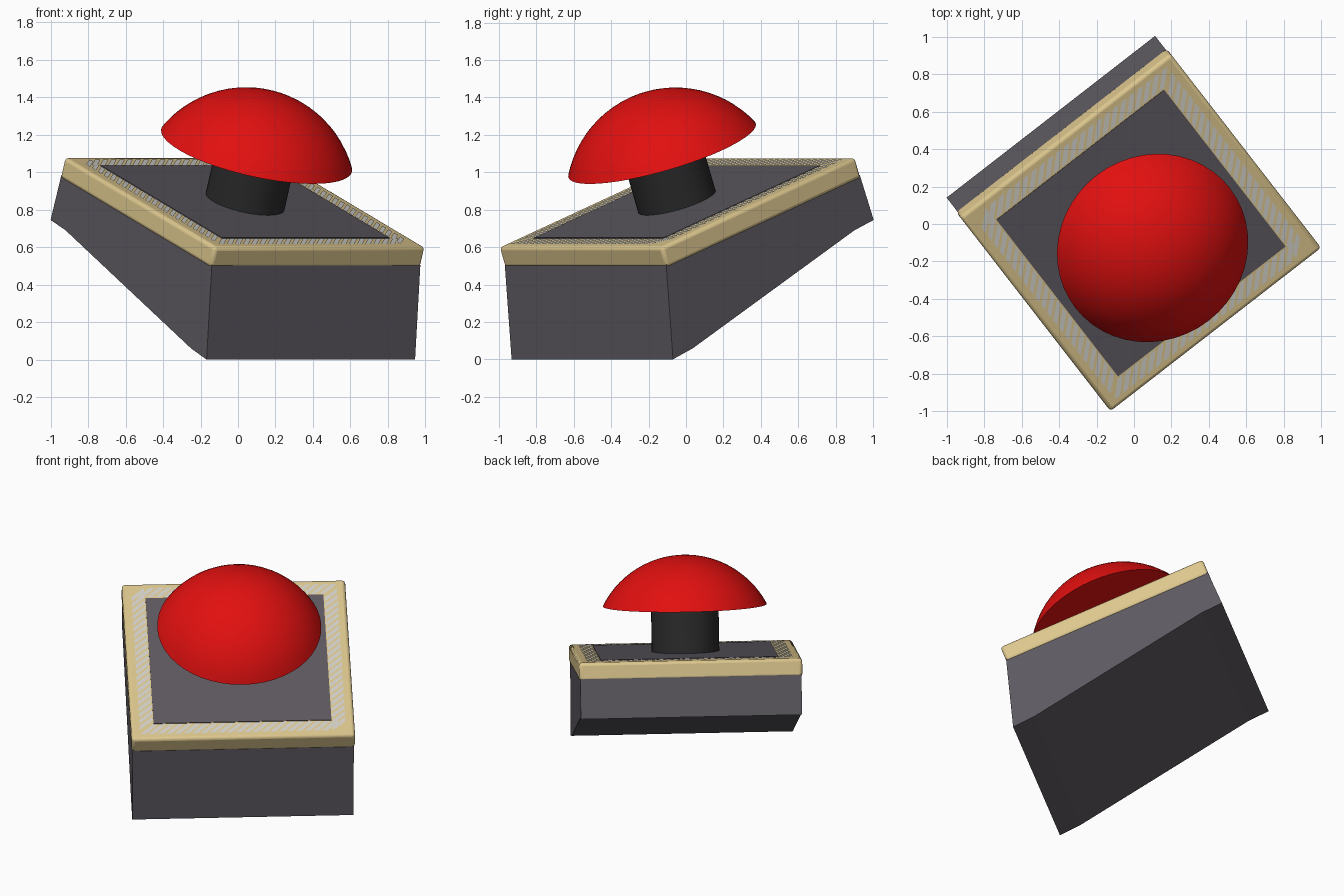
import bpy, bmesh, math
from mathutils import Matrix

if "Cube" in bpy.data.objects:
    bpy.data.objects.remove(bpy.data.objects["Cube"])


def material(name, rgb):
    m = bpy.data.materials.new(name)
    m.diffuse_color = (*rgb, 1)
    m.use_nodes = True
    m.node_tree.nodes["Principled BSDF"].inputs["Base Color"].default_value = m.diffuse_color
    return m


RED = material("button red", (0.76, 0.005, 0.005))
DARK = material("casing grey", (0.11, 0.10, 0.118))
TAN = material("trim tan", (0.72, 0.57, 0.27))
BLACK = material("stem black", (0.024, 0.024, 0.024))
PALE = material("stripe grey", (0.65, 0.63, 0.58))

# turned frame for the casing, tilted frame for everything on its sloping top
TURN = Matrix.Rotation(math.radians(37.8), 4, 'Z')
TILT = TURN @ Matrix.Translation((0, -0.0605, 0.84)) @ Matrix.Rotation(math.radians(20.1), 4, 'X')


def add(name, bm, mat, frame, smooth=False, bevel=0):
    me = bpy.data.meshes.new(name)
    bm.to_mesh(me)
    bm.free()
    ob = bpy.data.objects.new(name, me)
    bpy.context.collection.objects.link(ob)
    me.materials.append(mat)
    ob.matrix_world = frame
    if bevel:
        b = ob.modifiers.new("Bevel", 'BEVEL')
        b.width, b.segments = bevel, 3
    if smooth:
        bpy.ops.object.select_all(action='DESELECT')
        ob.select_set(True)
        bpy.context.view_layer.objects.active = ob
        bpy.ops.object.shade_smooth_by_angle(angle=math.radians(35))
    return ob


def box(name, half_x, half_y, z0, z1, mat, bevel=0):
    bm = bmesh.new()
    bmesh.ops.create_cube(bm, size=1, matrix=Matrix.Translation((0, 0, (z0 + z1) / 2))
                          @ Matrix.Diagonal((2 * half_x, 2 * half_y, z1 - z0, 1)))
    return add(name, bm, mat, TILT, bevel > 0, bevel)


def lathe(name, profile, mat, steps=48):
    bm = bmesh.new()
    vs = [bm.verts.new((r, 0, z)) for r, z in profile]
    es = [bm.edges.new(p) for p in zip(vs, vs[1:])]
    bmesh.ops.spin(bm, geom=vs + es, cent=(0, 0, 0), axis=(0, 0, 1),
                   angle=2 * math.pi, steps=steps, use_duplicate=False)
    bmesh.ops.remove_doubles(bm, verts=bm.verts, dist=1e-5)
    bmesh.ops.recalc_face_normals(bm, faces=bm.faces)
    return add(name, bm, mat, TILT, True)


# wedge casing: side profile (forward, height) extruded across
profile = [(-0.630, 0.985), (0.680, 0.505), (0.634, 0.0),
           (0.498, 0.06), (-0.594, 0.69), (-0.724, 0.745)]
bm = bmesh.new()
face = bm.faces.new([bm.verts.new((-0.704, -s, z)) for s, z in profile])
ext = bmesh.ops.extrude_face_region(bm, geom=[face])
bmesh.ops.translate(bm, vec=(1.408, 0, 0),
                    verts=[g for g in ext['geom'] if isinstance(g, bmesh.types.BMVert)])
bmesh.ops.recalc_face_normals(bm, faces=bm.faces)
add("casing", bm, DARK, TURN)

# trim slab and dark top panel
box("trim", 0.711, 0.70, -0.118, 0, TAN, 0.02)
box("top_panel", 0.566, 0.563, -0.01, 0.004, DARK)

# slanted pale stripes around the trim
bm = bmesh.new()
inner, outer, width, pitch, slant = 0.572, 0.655, 0.036, 0.055, 0.08
for side in range(4):
    rot = Matrix.Rotation(side * math.pi / 2, 4, 'Z')
    k = slant if side % 2 == 0 else -slant
    t = -outer + (0 if k > 0 else slant)
    while t + max(k, 0) + width < outer - (0 if k > 0 else 0.0):
        if t + k + width < inner + slant:
            quad = [(t, -outer), (t + width, -outer),
                    (t + k + width, -inner), (t + k, -inner)]
            bm.faces.new([bm.verts.new(rot @ Matrix.Translation((x, y, 0.003)).to_translation())
                          for x, y in quad])
        t += pitch
add("trim_stripes", bm, PALE, TILT)

# stem
lathe("stem", [(0, -0.03), (0.215, -0.03), (0.215, 0.30), (0, 0.30)], BLACK)

# button: spherical cap with a flat underside
r, h, base = 0.522, 0.32, 0.295
R = (r * r + h * h) / (2 * h)
top = math.asin(r / R)
cap = [(R * math.sin(top * i / 14), base + h - R + R * math.cos(top * i / 14)) for i in range(15)]
lathe("button", cap + [(0, base)], RED)
